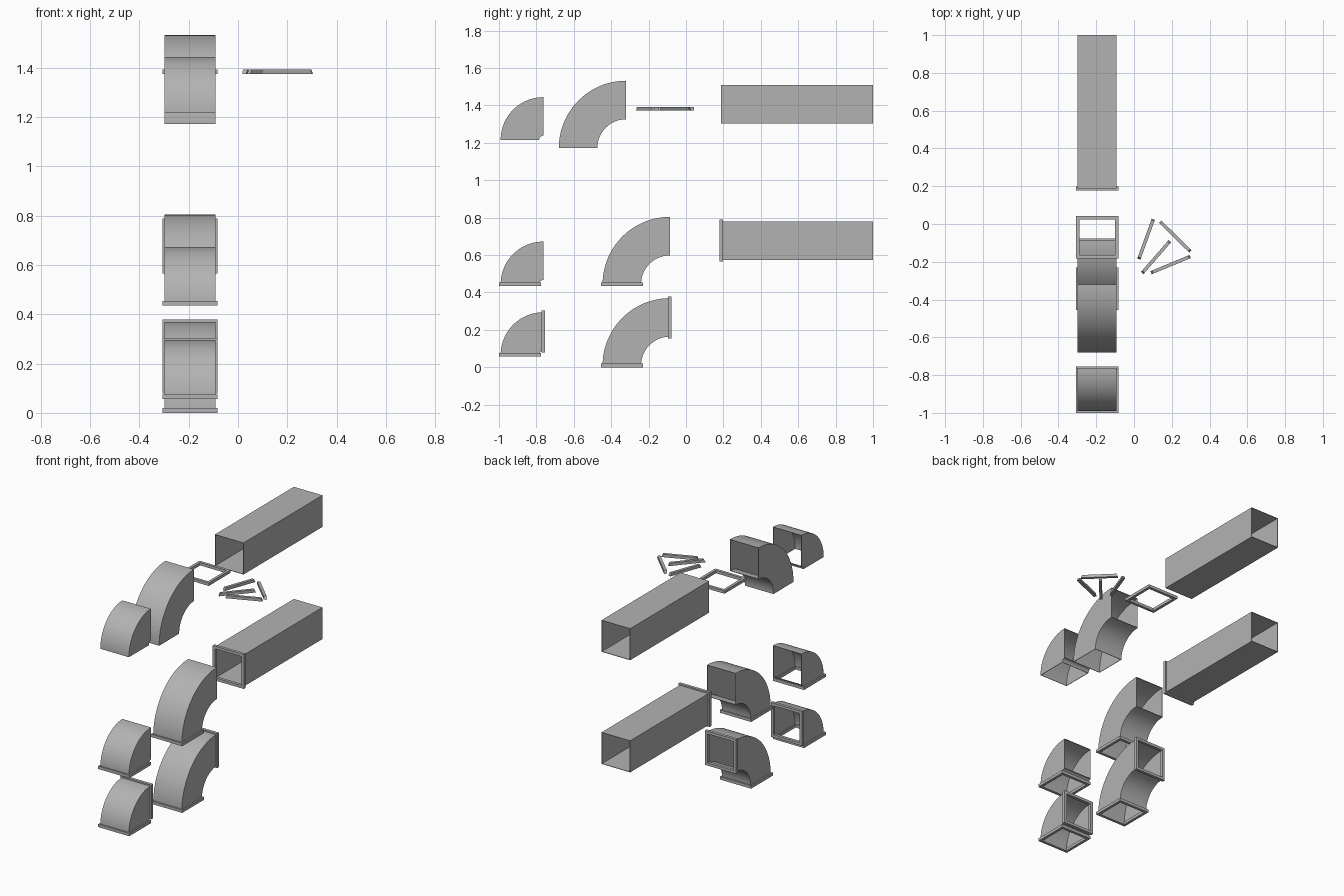
import bpy, bmesh, math
from mathutils import Vector

if "Cube" in bpy.data.objects:
    bpy.data.objects.remove(bpy.data.objects["Cube"])

XC = -0.195          # duct centre line in x
H = 0.103            # half width of duct
WALL = 0.003
FH, FW, FD = 0.112, 0.018, 0.019   # flange half size, bar width, depth

STEEL = bpy.data.materials.new("dark_steel")
STEEL.diffuse_color = (0.45, 0.45, 0.45, 1)
STEEL.use_nodes = True
STEEL.node_tree.nodes["Principled BSDF"].inputs["Base Color"].default_value = STEEL.diffuse_color


def finish(name, bm):
    bmesh.ops.recalc_face_normals(bm, faces=bm.faces)
    me = bpy.data.meshes.new(name)
    bm.to_mesh(me)
    bm.free()
    me.materials.append(STEEL)
    me.shade_smooth()
    me.set_sharp_from_angle(angle=math.radians(30))
    ob = bpy.data.objects.new(name, me)
    bpy.context.collection.objects.link(ob)
    return ob


def tube(name, stations, half, wall):
    """Open square tube swept through (centre, up) stations."""
    bm = bmesh.new()
    side = Vector((1, 0, 0))
    rings = []
    for c, up in stations:
        ring = []
        for h in (half, half - wall):
            ring.append([bm.verts.new(c + side * sx * h + up * sz * h)
                         for sx, sz in ((-1, -1), (1, -1), (1, 1), (-1, 1))])
        rings.append(ring)
    for i in range(4):
        j = (i + 1) % 4
        for a, b in zip(rings, rings[1:]):
            for k in (0, 1):
                bm.faces.new((a[k][i], a[k][j], b[k][j], b[k][i]))
        for r in (rings[0], rings[-1]):
            bm.faces.new((r[0][i], r[0][j], r[1][j], r[1][i]))
    return finish(name, bm)


def flange(name, y, z, axis):
    """Square frame around a duct end; axis is the duct direction there."""
    c = Vector((XC, y, z))
    d, up = (Vector((0, 1, 0)), Vector((0, 0, 1))) if axis == 'Y' else \
            (Vector((0, 0, 1)), Vector((0, 1, 0)))
    tube(name, [(c - d * FD / 2, up), (c + d * FD / 2, up)], FH, FW)


def elbow(name, y, z, inner, bottom=False, end=False, steps=32):
    """Quarter bend turning from downwards to backwards around (y, z)."""
    mid = inner + H
    st = []
    for i in range(steps + 1):
        t = math.pi / 2 * i / steps
        up = Vector((0, -math.cos(t), math.sin(t)))
        st.append((Vector((XC, y, z)) + up * mid, up))
    tube(name, st, H, WALL)
    if bottom:
        flange(name + "_bottom_flange", y - mid, z, 'Z')
    if end:
        flange(name + "_end_flange", y, z + mid, 'Y')


# bends: plain, one flange, two flanges
for tag, zs, zl, yl, bottom, end in (("plain", 1.216, 1.172, -0.32, False, False),
                                     ("one_flange", 0.444, 0.444, -0.086, True, False),
                                     ("two_flange", 0.066, 0.0095, -0.086, True, True)):
    elbow("small_bend_" + tag, -0.763, zs, 0.022, bottom, end)
    elbow("large_bend_" + tag, yl, zl, 0.154, bottom, end)

# straight ducts
UP = Vector((0, 0, 1))
for name, z in (("straight_duct_plain", 1.407), ("straight_duct_flanged", 0.677)):
    tube(name, [(Vector((XC, 0.188, z)), UP), (Vector((XC, 1.0, z)), UP)], H, WALL)
flange("straight_duct_flange", 0.188, 0.677, 'Y')

# loose assembled frame
flange("loose_frame", -0.07, 1.383, 'Z')

# loose mitred frame bars, long side down
MITRE = 0.009
for n, (x, y, a) in enumerate(((0.064, -0.080, 70), (0.218, -0.066, -44.5),
                               (0.117, -0.175, 49), (0.194, -0.215, 22.5))):
    bm = bmesh.new()
    prof = ((-FH, -FD / 2), (FH, -FD / 2), (FH - MITRE, FD / 2), (MITRE - FH, FD / 2))
    f = bm.faces.new([bm.verts.new((px, -FW / 2, pz)) for px, pz in prof])
    ext = bmesh.ops.extrude_face_region(bm, geom=[f], use_keep_orig=True)
    for v in ext["geom"]:
        if isinstance(v, bmesh.types.BMVert):
            v.co.y += FW
    ob = finish("loose_bar_%d" % (n + 1), bm)
    ob.location = (x, y, 1.383)
    ob.rotation_euler.z = math.radians(a)
